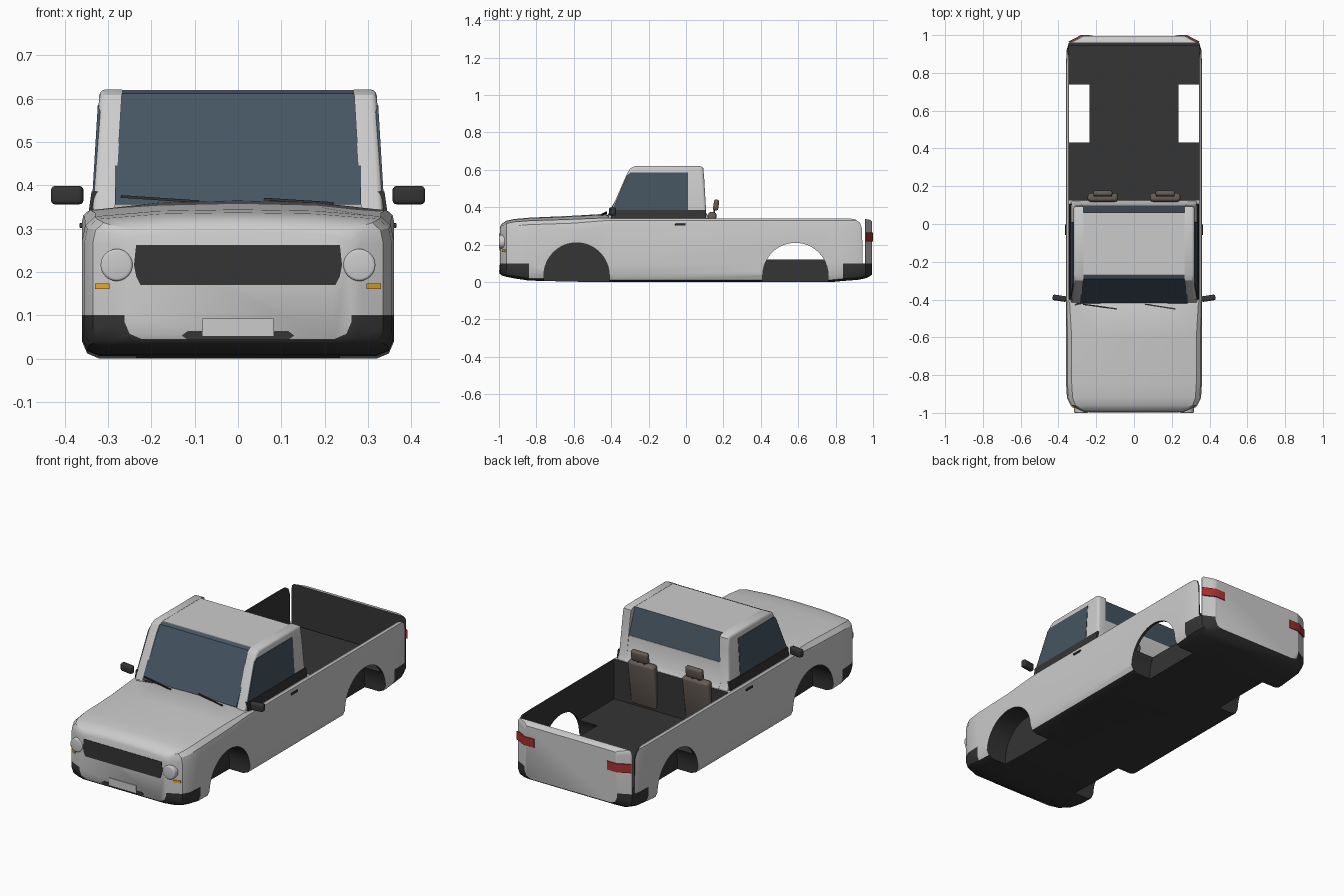
import bpy, bmesh, math
from mathutils import Matrix, Vector

if "Cube" in bpy.data.objects:
    bpy.data.objects.remove(bpy.data.objects["Cube"])


def material(name, *rgb):
    m = bpy.data.materials.new(name)
    m.diffuse_color = (*rgb, 1)
    m.use_nodes = True
    m.node_tree.nodes["Principled BSDF"].inputs["Base Color"].default_value = m.diffuse_color
    return m


PAINT = material("paint", .62, .62, .62)
DARK = material("dark_trim", .035, .035, .035)
GLASS = material("glass", .06, .09, .12)
BROWN = material("seat_cloth", .13, .105, .09)
RED = material("red_lens", .4, .03, .03)
AMBER = material("amber_lens", .8, .4, .03)


def finish(name, bm, *mats, smooth=True):
    bmesh.ops.recalc_face_normals(bm, faces=bm.faces)
    me = bpy.data.meshes.new(name)
    bm.to_mesh(me)
    bm.free()
    ob = bpy.data.objects.new(name, me)
    bpy.context.collection.objects.link(ob)
    for m in mats:
        me.materials.append(m)
    if smooth:
        shade(ob)
    return ob


def shade(ob):
    bpy.ops.object.select_all(action='DESELECT')
    ob.select_set(True)
    bpy.context.view_layer.objects.active = ob
    bpy.ops.object.shade_smooth_by_angle(angle=math.radians(32))


def prism(name, pts, axis, a, b, *mats, bev=0, shear=0):
    """Extrude a 2D outline along an axis; optionally round the far cap and lean it in with height."""
    bm = bmesh.new()
    put = {'x': lambda p, t: (t, p[0], p[1]), 'y': lambda p, t: (p[0], t, p[1]),
           'z': lambda p, t: (p[0], p[1], t)}[axis]
    A = [bm.verts.new(put(p, a)) for p in pts]
    B = [bm.verts.new(put(p, b)) for p in pts]
    n = len(pts)
    bm.faces.new(A)
    cap = bm.faces.new(B)
    for i in range(n):
        bm.faces.new((A[i], A[(i + 1) % n], B[(i + 1) % n], B[i]))
    bmesh.ops.recalc_face_normals(bm, faces=bm.faces)
    if bev:
        bmesh.ops.bevel(bm, geom=list(cap.edges), offset=bev, segments=3, profile=.5, affect='EDGES')
    for v in bm.verts:
        v.co.x -= math.copysign(shear, v.co.x) * (v.co.z - .36)
    return finish(name, bm, *mats)


def box(name, loc, size, mat, bev=0, rot=(0, 0, 0)):
    bm = bmesh.new()
    bmesh.ops.create_cube(bm, size=1, matrix=Matrix.Diagonal((*size, 1)))
    if bev:
        bmesh.ops.bevel(bm, geom=bm.edges[:], offset=bev, segments=3, profile=.5, affect='EDGES')
    ob = finish(name, bm, mat)
    ob.location, ob.rotation_euler = loc, rot
    return ob


def rect(x0, x1, z0, z1):
    return [(x0, z0), (x1, z0), (x1, z1), (x0, z1)]


# Body: cross-sections lofted nose to tail (y, half width, bottom, top, crown, shoulder radius)
sections = [
    (-.995, .262, .045, .285, .008, .02), (-.985, .285, .035, .302, .01, .02),
    (-.96, .335, .028, .316, .012, .025), (-.92, .355, .02, .325, .012, .03),
    (-.84, .36, .008, .331, .013, .03), (-.6, .36, .002, .339, .016, .03),
    (-.43, .36, 0, .345, .02, .02), (-.38, .36, 0, .34, 0, .012),
    (.78, .36, 0, .34, 0, .012), (.84, .36, .006, .34, 0, .012),
    (.92, .357, .012, .34, 0, .012), (.96, .345, .02, .337, 0, .012),
    (.982, .3, .03, .333, 0, .012), (.995, .28, .04, .325, 0, .012)]
bm = bmesh.new()
rings = []
for y, w, zb, zt, c, r in sections:
    half = [(w - .04, zb), (w - .012, zb + .012), (w, zb + .04), (w, .1), (w, zt - 2 * r),
            (w - .25 * r, zt - .8 * r), (w - r, zt - .1 * r), (w - 2.2 * r, zt), (w * .5, zt + c * .75), (0, zt + c)]
    ring = half + [(-x, z) for x, z in half[-2::-1]]
    rings.append([bm.verts.new((x, y, z)) for x, z in ring])
n = len(rings[0])
for k, (r0, r1) in enumerate(zip(rings, rings[1:])):
    corner = k < 4 or k >= len(sections) - 5
    for i in range(n):
        f = bm.faces.new((r0[i], r0[(i + 1) % n], r1[(i + 1) % n], r1[i]))
        j = min(i, n - 2 - i)          # dark underside and bumper corners
        if j <= 0 or (corner and j < 3):
            f.material_index = 1
bm.faces.new(rings[0])
bm.faces.new(rings[-1])
body = finish("body", bm, PAINT, DARK, smooth=False)

# Cutters: cabin, load bed, tailgate gap and wheel arches
cutters = [prism("cabin_cutter", rect(-.40, .105, .12, .6), 'x', -.32, .32, PAINT, DARK),
           prism("bed_cutter", rect(.128, .957, .12, .6), 'x', -.345, .345, PAINT, DARK),
           prism("tailgate_gap_cutter", [(.86, .36), (.87, .341), (.905, .335), (.93, .318), (.941, .285),
                                         (.945, .1), (.957, .1), (.958, .36)], 'x', -.5, .5, PAINT, DARK)]
for yc in (-.585, .585):
    arch = [(yc + .175 * math.cos(math.pi * i / 24), .035 + .175 * math.sin(math.pi * i / 24)) for i in range(25)]
    arch += [(yc - .175, -.1), (yc + .175, -.1)]
    for s in (-1, 1):
        cutters.append(prism("arch_cutter", arch, 'x', s * .235, s * .5, PAINT, DARK))
bpy.context.view_layer.objects.active = body
for c in cutters:
    for f in c.data.polygons:
        f.material_index = 1
    c.hide_render = True
    m = body.modifiers.new("cut", 'BOOLEAN')
    m.operation, m.solver, m.object = 'DIFFERENCE', 'EXACT', c
    bpy.ops.object.modifier_apply(modifier=m.name)
for c in cutters:
    bpy.data.objects.remove(c)
shade(body)

# Cab: side frames, roof, rear wall and glass
frame = [(-.42, .335), (-.405, .375), (-.315, .58), (-.298, .608), (-.27, .621), (.075, .621),
         (.092, .612), (.097, .56), (.108, .37), (.125, .335)]
side_glass = [(-.395, .38), (-.315, .57), (-.3, .585), (.01, .585), (.01, .38)]
for s in (-1, 1):
    prism("cab_side", frame, 'x', s * .283, s * .335, PAINT, bev=.014, shear=.06)
    prism("side_window", side_glass, 'x', s * .325, s * .337, GLASS, shear=.06)
    prism("window_sill", [(s * .3, .335), (s * .345, .335), (s * .338, .385), (s * .3, .385)], 'y', -.40, .106, DARK)
prism("roof", [(-.285, .608), (-.27, .62), (.06, .62), (.055, .605)], 'x', -.285, .285, PAINT)
prism("windshield", [(-.42, .355), (-.29, .611), (-.272, .619), (-.272, .607), (-.405, .355)], 'x', -.284, .284, GLASS)
prism("rear_window", [(.06, .62), (.098, .47), (.09, .465), (.052, .61)], 'x', -.284, .284, GLASS)
prism("cab_rear_wall", [(.099, .475), (.108, .37), (.128, .335), (.105, .335), (.088, .475)], 'x', -.284, .284, PAINT)

# Seats
for s in (-1, 1):
    tilt = (math.radians(-8), 0, 0)
    box("seat_back", (s * .165, .126, .25), (.16, .045, .25), BROWN, .015, tilt)
    box("seat_cushion", (s * .165, .02, .165), (.16, .18, .07), BROWN, .015)
    box("headrest", (s * .165, .161, .412), (.1, .028, .058), BROWN, .01, tilt)
    for d in (-.02, .02):
        box("headrest_post", (s * .165 + d, .15, .375), (.008, .008, .04), DARK, 0, tilt)

# Front: grille, plate, lamps
prism("grille", [(-.225, .17), (.225, .17), (.235, .19), (.24, .216), (.235, .262),
                 (-.235, .262), (-.24, .216), (-.235, .19)], 'y', -.98, -.9975, DARK)
prism("lower_vent", [(-.13, .053), (-.115, .043), (.115, .043), (.13, .053), (.115, .064), (-.115, .064)],
      'y', -.98, -.997, DARK)
prism("number_plate", rect(-.082, .082, .052, .092), 'y', -.98, -.999, PAINT)
for s in (-1, 1):
    disc = [(s * .28 + .037 * math.cos(math.tau * i / 32), .216 + .037 * math.sin(math.tau * i / 32)) for i in range(32)]
    prism("headlight", disc, 'y', -.95, -1.0, PAINT, bev=.006)
    prism("indicator", [(s * .296, -.984), (s * .298, -.96), (s * .33, -.95), (s * .33, -.969)],
          'z', .16, .173, AMBER)
    # Rear lamps wrap the corner
    prism("tail_light", [(s * .22, .98), (s * .22, .999), (s * .283, 1.0), (s * .305, .987), (s * .348, .966),
                         (s * .335, .96)], 'z', .218, .265, RED)
    # Sides: mirrors and door handles
    box("mirror", (s * .394, -.393, .377), (.074, .03, .042), DARK, .009, (0, 0, s * .15))
    box("door_handle", (s * .361, -.03, .307), (.01, .056, .011), DARK, .003)

# Wipers
for x0, x1 in ((-.27, -.09), (.06, .22)):
    a, b = Vector((x0, -.425, .374)), Vector((x1, -.45, .362))
    if x0 > 0:
        a.z, b.z = .368, .358
    w = box("wiper", (a + b) / 2, ((b - a).length, .007, .006), DARK)
    w.rotation_euler = (b - a).to_track_quat('X', 'Z').to_euler()
